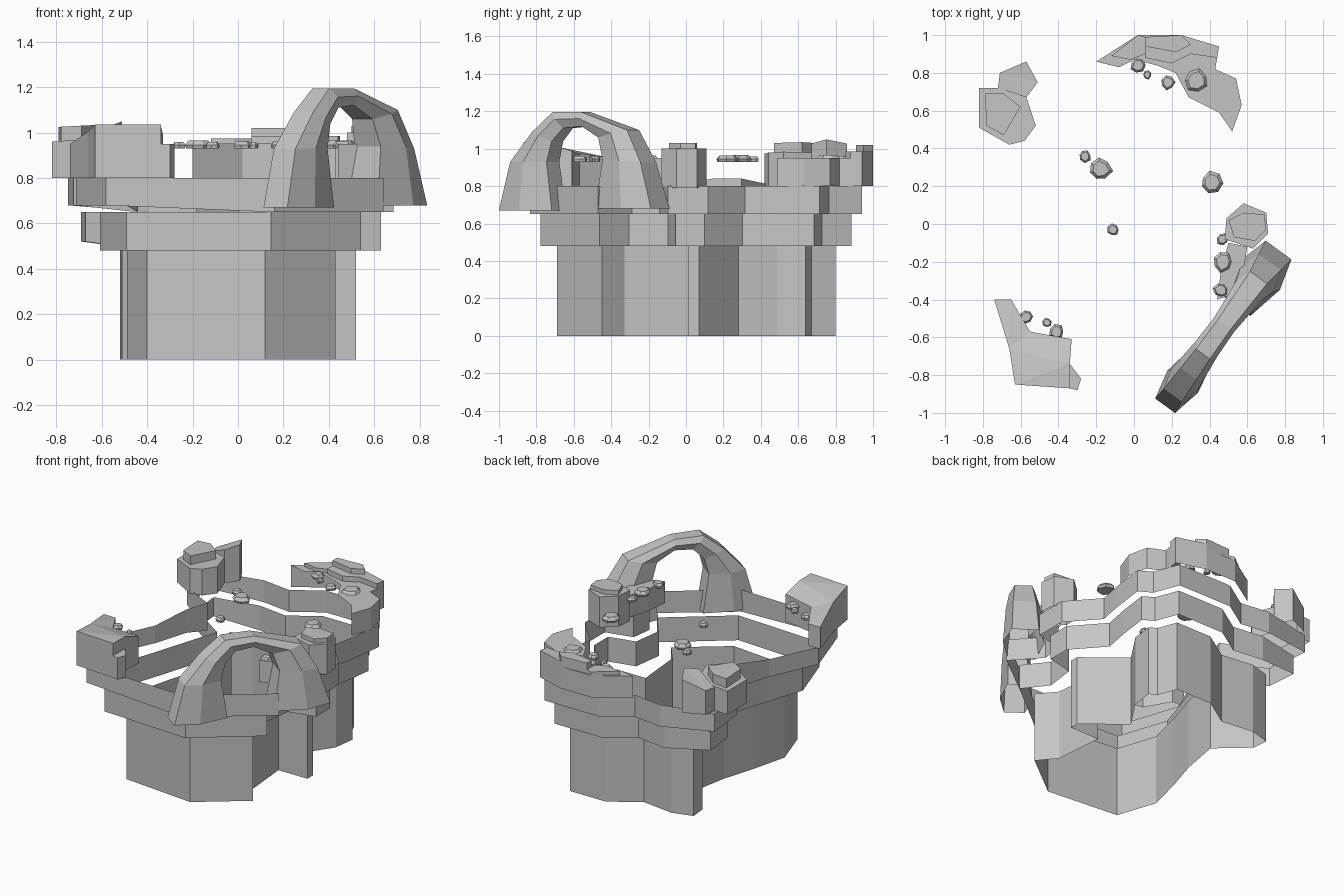
import bpy, bmesh, math, random
from mathutils import Vector

random.seed(4)
cube = bpy.data.objects.get("Cube")
if cube:
    bpy.data.objects.remove(cube, do_unlink=True)

stone = bpy.data.materials.new("grey_stone")
stone.use_nodes = True
GREY = (0.56, 0.56, 0.56, 1)
stone.diffuse_color = GREY
stone.node_tree.nodes["Principled BSDF"].inputs["Base Color"].default_value = GREY


def finish(name, bm, recalc=True):
    if recalc:
        bmesh.ops.recalc_face_normals(bm, faces=bm.faces)
    mesh = bpy.data.meshes.new(name)
    bm.to_mesh(mesh)
    bm.free()
    mesh.materials.append(stone)
    obj = bpy.data.objects.new(name, mesh)
    bpy.context.collection.objects.link(obj)
    return obj


def skin(bm, rings, closed=True):
    """Bridge equal-length vertex rings with quads."""
    for a, b in zip(rings, rings[1:]):
        n = len(a)
        for i in range(n if closed else n - 1):
            j = (i + 1) % n
            bm.faces.new((a[i], a[j], b[j], b[i]))


def offset(points, dist):
    """Move a counter-clockwise outline outwards with clamped mitres."""
    out = []
    for i, p in enumerate(points):
        p = Vector(p)
        d1 = (p - Vector(points[i - 1])).normalized()
        d2 = (Vector(points[(i + 1) % len(points)]) - p).normalized()
        n1, n2 = Vector((d1.y, -d1.x)), Vector((d2.y, -d2.x))
        m = (n1 + n2).normalized()
        out.append(p + m * dist / max(m.dot(n1), 0.75))
    return out


def wall(name, points, bottom, top, closed=True):
    """Open sheet wall; bottom and top are functions of plan position."""
    bm = bmesh.new()
    rings = [[bm.verts.new((p[0], p[1], f(p[0], p[1]))) for p in points]
             for f in (bottom, top)]
    skin(bm, rings, closed)
    finish(name, bm, False)


def block(name, points, bottom, top):
    """Capped block without an underside; top is a height or a function."""
    height = top if callable(top) else lambda x, y: top
    bm = bmesh.new()
    low = [bm.verts.new((x, y, bottom)) for x, y in points]
    high = [bm.verts.new((x, y, height(x, y))) for x, y in points]
    skin(bm, [low, high])
    cap = bm.faces.new(high)
    bmesh.ops.triangulate(bm, faces=[cap])
    finish(name, bm)


# Stepped cliff: one craggy outline pushed outwards per tier
def outline(notch_front, notch_back, notch_left):
    return [(-.40, -.64), (.12, -.69), (.43, -.45), (.33, -.33), notch_front,
            (.52, .01), (.52, .07), notch_back, (.40, .49), (.42, .64),
            (.37, .67), (.32, .80), (.05, .80), (-.15, .67), (-.38, .70),
            (-.52, .66), (-.51, .55), notch_left, (-.36, .10), (-.43, -.13),
            (-.49, -.37)]


def tier(dist):
    """Upper tiers have shallower right notches and bulge at the corners."""
    pts = []
    for p in offset(outline((.37, -.03), (.36, .28), (-.28, .34)), dist):
        if p.x < -.4 and p.y > .45:
            p.x -= .08
        elif p.x < -.4 and p.y < -.3:
            p += Vector((-4 * dist, -.3)) * dist
        elif p.x > .55 and p.y < .2:
            p.x += .025
        pts.append((p.x, p.y))
    return pts


wall("lower_cliff", outline((.30, .01), (.26, .28), (-.31, .37)),
     lambda x, y: 0, lambda x, y: .48)
wall("middle_cliff", tier(.085), lambda x, y: .52 if x < -.6 and y > 0 else .48,
     lambda x, y: .65)
wall("upper_cliff", tier(.14), lambda x, y: .68 if x < -.45 else .65,
     lambda x, y: .84 if x < -.3 and 0 < y < .45 else .80)

# Front left outcrop
block("front_outcrop",
      [(-.74, -.40), (-.66, -.66), (-.63, -.85), (-.34, -.87), (-.34, -.74),
       (-.33, -.61), (-.55, -.57), (-.65, -.40)], .80,
      lambda x, y: .95 + .085 * min(1, max(0, (-.5 - y) / .25)))
block("front_outcrop_step",
      [(-.34, -.87), (-.30, -.88), (-.28, -.82), (-.34, -.74)], .80, .95)

# Back left outcrop with a raised slab and a spur
block("back_outcrop",
      [(-.82, .72), (-.82, .51), (-.66, .42), (-.58, .44), (-.52, .52),
       (-.57, .67), (-.72, .72)], .80, lambda x, y: .96 + .08 * (x + .82))
block("back_outcrop_slab",
      [(-.79, .69), (-.78, .52), (-.69, .47), (-.60, .62), (-.69, .69)],
      .96, lambda x, y: 1.03 + .05 * (x + .7))
block("back_outcrop_spur",
      [(-.72, .72), (-.57, .67), (-.51, .75), (-.57, .86), (-.71, .80)],
      .80, lambda x, y: .96 + .09 * min(1, max(0, (x + .72) * 5)))

# Crescent ledge at the back: outer wall, flat cap and stacked slabs
outer = [(.52, .49), (.57, .63), (.54, .77), (.43, .82), (.45, .94),
         (.25, 1.0), (.02, 1.0), (-.20, .86)]
inner = [(.45, .59), (.29, .67), (.22, .80), (.12, .84), (0, .87), (-.08, .83)]
wall("ledge_wall", outer, lambda x, y: .80, lambda x, y: .95, False)
bm = bmesh.new()
cap = bm.faces.new([bm.verts.new((x, y, .95)) for x, y in outer + inner[::-1]])
bmesh.ops.triangulate(bm, faces=[cap])
bmesh.ops.recalc_face_normals(bm, faces=bm.faces)
finish("ledge_cap", bm, False)
block("ledge_slab_large", [(.06, .88), (.20, .85), (.30, .90), (.44, .88),
                           (.45, .94), (.25, 1.0), (.06, .99)], .95, .985)
block("ledge_slab_small", [(.06, .94), (.22, .91), (.30, .95), (.25, 1.0),
                           (.06, .99)], .985, 1.02)
block("ledge_slab_left", [(-.12, .89), (-.02, .87), (.06, .90), (.06, .99),
                          (.02, 1.0)], .95, .975)

# Right outcrop beside the arch
block("right_outcrop",
      [(.49, .03), (.48, -.08), (.63, -.13), (.71, -.05), (.70, .06), (.58, .11)],
      .79, 1.0)
block("right_outcrop_slab", [(.50, .02), (.53, -.07), (.64, -.09), (.70, -.03),
                             (.69, .05), (.58, .06)], 1.0, 1.03)
block("right_outcrop_foot",
      [(.44, -.40), (.56, -.36), (.60, -.12), (.50, -.10), (.46, -.25)], .80, .95)

# Natural arch: outer and inner profile stations (along, height, half width)
outer_line = [(-.51, .67), (-.44, .93), (-.30, 1.09), (-.17, 1.195), (.02, 1.195),
              (.33, 1.10), (.43, .93), (.51, .68)]
inner_line = [(-.16, .67), (-.20, .93), (-.17, 1.04), (-.10, 1.11), (.02, 1.12),
              (.14, 1.06), (.18, .94), (.14, .68)]
widths = [.10, .09, .08, .07, .065, .085, .11, .13]
centre, along = Vector((.465, -.55, 0)), Vector((.59, .81, 0)).normalized()
across = Vector((along.y, -along.x, 0))
bm = bmesh.new()
rings = []
for (to, zo), (ti, zi), w in zip(outer_line, inner_line, widths):
    ring = []
    for mix, side in ((0, -.65), (0, .65), (.45, 1), (1, .65), (1, -.65), (.45, -1)):
        p = centre + along * (to + (ti - to) * mix) + across * side * w
        p.z = zo + (zi - zo) * mix
        ring.append(bm.verts.new(p))
    rings.append(ring)
skin(bm, rings)
finish("stone_arch", bm)

# Loose flat rocks: x, y, radius
rocks = [(-.26, .36, .035), (-.18, .29, .065), (.41, .22, .06), (-.11, -.03, .035),
         (.02, .84, .04), (.07, .79, .025), (.18, .75, .04), (.33, .76, .07),
         (-.57, -.49, .04), (-.46, -.52, .025), (-.41, -.57, .04),
         (.47, -.08, .035), (.47, -.20, .058), (.46, -.35, .045)]
for n, (x, y, r) in enumerate(rocks, 1):
    turn = random.uniform(0, 1)
    radii = [r * random.uniform(.8, 1.1) for _ in range(7)]
    bm = bmesh.new()
    rings = []
    for z, s in ((.93, .9), (.945, 1), (.95 + r * .25, .7)):
        rings.append([bm.verts.new((x + q * s * math.cos(turn + i * math.tau / 7),
                                    y + q * s * math.sin(turn + i * math.tau / 7), z))
                      for i, q in enumerate(radii)])
    skin(bm, rings)
    bm.faces.new(rings[0][::-1])
    bm.faces.new(rings[-1])
    finish(f"loose_rock_{n}", bm)
